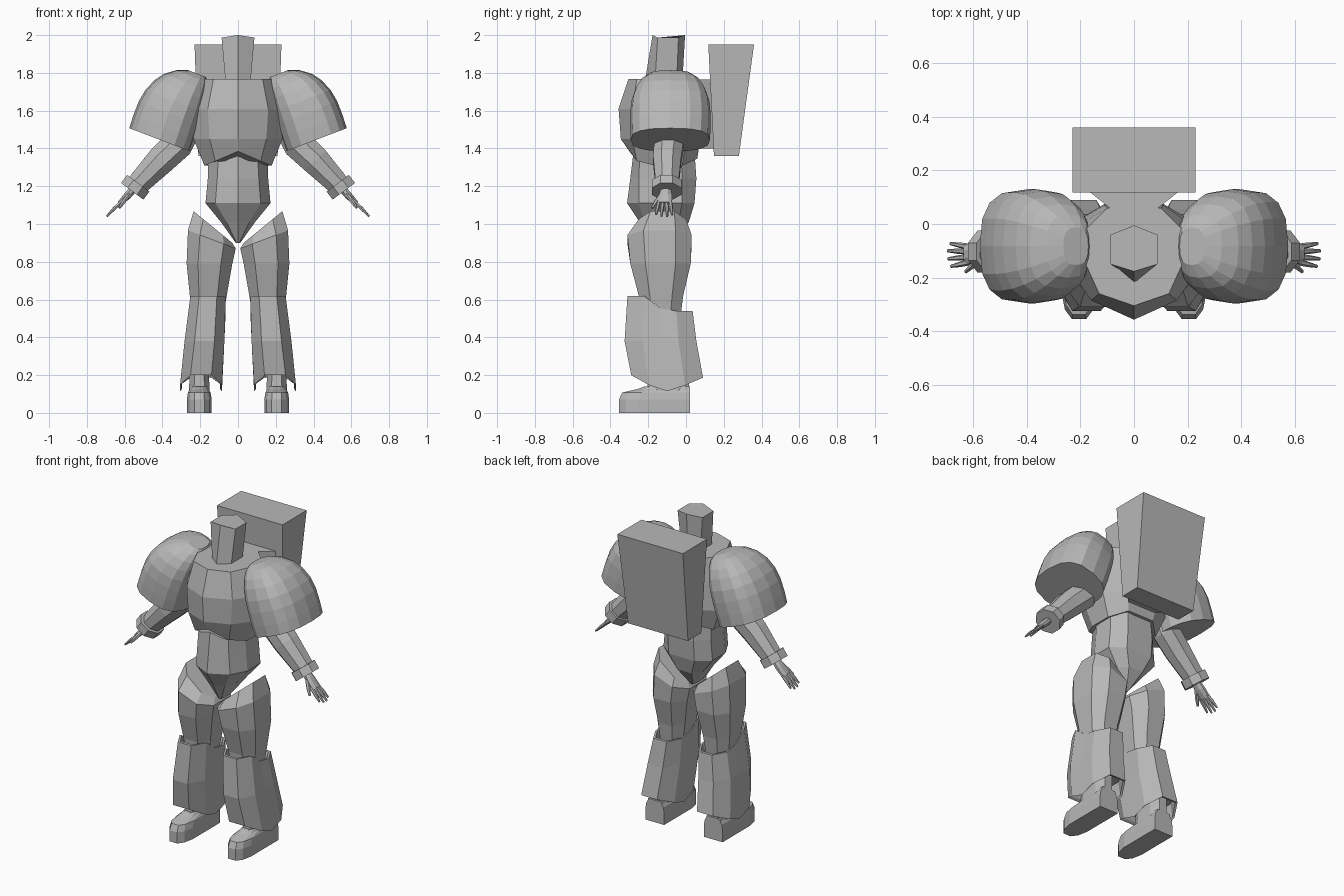
import bpy, bmesh, math
from mathutils import Vector as V

if "Cube" in bpy.data.objects:
    bpy.data.objects.remove(bpy.data.objects["Cube"])

mat = bpy.data.materials.new("plain_grey")
mat.diffuse_color = (0.48, 0.48, 0.48, 1)
mat.use_nodes = True
mat.node_tree.nodes["Principled BSDF"].inputs["Base Color"].default_value = mat.diffuse_color


def loft(name, rings, mirror=False):
    """Skin a list of equal-length point rings and cap both ends."""
    bm = bmesh.new()
    vr = [[bm.verts.new(p) for p in r] for r in rings]
    n = len(vr[0])
    for a, b in zip(vr, vr[1:]):
        for i in range(n):
            j = (i + 1) % n
            bm.faces.new((a[i], a[j], b[j], b[i]))
    bm.faces.new(vr[0])
    bm.faces.new(vr[-1])
    bmesh.ops.recalc_face_normals(bm, faces=bm.faces)
    me = bpy.data.meshes.new(name)
    bm.to_mesh(me)
    bm.free()
    me.materials.append(mat)
    ob = bpy.data.objects.new(name, me)
    bpy.context.collection.objects.link(ob)
    if mirror:
        ob.modifiers.new("mirror", 'MIRROR').use_mirror_merge = False
    return ob


def sym(half, z):
    """Ring mirrored about x = 0; z is a number or a function of (x, y)."""
    f = z if callable(z) else (lambda x, y: z)
    pts = half + [(-x, y) for x, y in reversed(half) if x > 0]
    return [V((x, y, f(x, y))) for x, y in pts]


OCT = [(1, -.5), (1, 0), (1, .5), (.5, 1), (-.5, 1), (-1, .5), (-1, 0), (-1, -.5), (-.5, -1), (.5, -1)]


def box_ring(x0, x1, y0, y1, z, k=1.0):
    """Chamfered rectangle between bounds, scaled by k about its middle."""
    f = z if callable(z) else (lambda x, y: z)
    cx, cy, rx, ry = (x0 + x1) / 2, (y0 + y1) / 2, (x1 - x0) / 2 * k, (y1 - y0) / 2 * k
    pts = [(cx + a * rx, cy + b * ry) for a, b in OCT]
    return [V((x, y, f(x, y))) for x, y in pts]


def tube(name, path, n=8):
    """Tube in the arm plane: path of (x, y, z, radius across, radius in y)."""
    axis = (V(path[-1][:3]) - V(path[0][:3])).normalized()
    u = V((0, 1, 0)).cross(axis).normalized()
    v = axis.cross(u)
    rings = []
    for x, y, z, ru, rv in path:
        ring = []
        for i in range(n):
            t = (i + .5) * math.tau / n
            s = 1 / math.cos(math.pi / n)
            ring.append(V((x, y, z)) + u * ru * s * math.cos(t) + v * rv * s * math.sin(t))
        rings.append(ring)
    return loft(name, rings, True)


# Head: six-sided block with a forward chin
loft("head", [
    sym([(0, -.22), (.065, -.165), (.065, -.05), (0, -.02)], 1.74),
    sym([(0, -.177), (.087, -.15), (.087, -.04), (0, -.005)], lambda x, y: 2 - .15 * abs(x))])

# Chest armour with arched lower rim
loft("chest", [
    sym([(0, -.305), (.13, -.26), (.18, -.15), (.18, -.02), (.1, .06)], 1.768),
    sym([(0, -.357), (.16, -.285), (.24, -.17), (.24, -.02), (.11, .07)], 1.61),
    sym([(0, -.345), (.15, -.285), (.235, -.17), (.235, 0), (.11, .075)], 1.45),
    sym([(0, -.30), (.12, -.26), (.178, -.16), (.178, -.02), (.09, .06)],
        lambda x, y: 1.385 - .43 * abs(x))])

# Abdomen and V-shaped pelvis
loft("abdomen", [
    sym([(0, -.27), (.1, -.24), (.155, -.15), (.155, -.03), (.08, .04)], 1.45),
    sym([(0, -.295), (.11, -.25), (.16, -.15), (.16, -.02), (.09, .055)], 1.24),
    sym([(0, -.312), (.12, -.25), (.172, -.15), (.172, -.02), (.09, .045)], 1.11),
    sym([(0, -.245), (.06, -.22), (.09, -.15), (.09, -.04), (.05, .015)], 1.01),
    sym([(0, -.19), (.008, -.18), (.012, -.15), (.012, -.09), (.006, -.06)], .9)])

# Backpack and its connector
loft("backpack", [
    [V(p) for p in ((-.21, .148, 1.36), (.21, .148, 1.36), (.21, .28, 1.36), (-.21, .28, 1.36))],
    [V(p) for p in ((-.23, .118, 1.95), (.23, .118, 1.95), (.23, .36, 1.95), (-.23, .36, 1.95))]])
loft("backpack_connector", [
    sym([(.09, .03), (.09, .06), (.175, .15)], 1.40),
    sym([(.09, .03), (.09, .06), (.175, .127)], 1.765)])

# Shoulder dome: stacked rounded rings on an axis leaning towards the head
up, side = V((-.357, 0, .934)), V((.934, 0, .357))
base = V((.415, -.083, 1.446))
dome = []
for h, out, inn, ry in ((0, .172, .172, .21), (.07, .176, .17, .213), (.15, .176, .165, .213),
                        (.22, .164, .16, .206), (.285, .138, .152, .186), (.335, .102, .143, .158),
                        (.375, .05, .13, .118), (.398, -.01, .11, .07)):
    ring = []
    for i in range(16):
        t = i * math.tau / 16
        c, s = math.cos(t), math.sin(t)
        a = math.copysign(abs(c) ** .75, c)
        b = math.copysign(abs(s) ** .75, s)
        ring.append(base + up * h + side * ((out - inn) / 2 + a * (out + inn) / 2) + V((0, b * ry, 0)))
    dome.append(ring)
loft("shoulder_dome", dome, True)

# Arm, cuff and hand
tube("forearm", [(.27, -.09, 1.49, .07, .07), (.315, -.09, 1.425, .08, .078),
                 (.41, -.1, 1.335, .076, .074), (.54, -.1, 1.2, .058, .06)])
tube("cuff", [(.528, -.103, 1.216, .074, .078), (.56, -.103, 1.173, .074, .078)])
tube("palm", [(.545, -.105, 1.195, .02, .024), (.585, -.108, 1.15, .02, .034),
              (.627, -.113, 1.108, .013, .038)])
for i, (y0, y1, reach) in enumerate(((-.143, -.158, .85), (-.123, -.13, .98),
                                     (-.103, -.1, 1), (-.085, -.073, .88))):
    tube("finger_%d" % (i + 1), [
        (.615, y0, 1.118, .009, .010),
        (.615 + .04 * reach, (y0 + y1) / 2, 1.118 - .036 * reach, .009, .009),
        (.615 + .08 * reach, y1, 1.118 - .078 * reach, .005, .005)], 6)
tube("thumb", [(.575, -.128, 1.158, .010, .011), (.605, -.158, 1.118, .010, .010),
               (.628, -.178, 1.085, .006, .006)], 6)

# Thigh, its top cut along the pelvis line
loft("thigh", [
    box_ring(.03, .235, -.25, 0, lambda x, y: .9 + .82 * (x - .03)),
    box_ring(.012, .265, -.31, .03, lambda x, y: .87 + .38 * (x - .012)),
    box_ring(.03, .272, -.295, .025, .79),
    box_ring(.06, .255, -.25, -.015, .62),
    box_ring(.08, .24, -.24, -.03, .5)], True)


# Flared shin armour with stepped top and pointed side hem
def knee_z(x, y):
    return .54 + .08 * min(1, max(0, (-.12 - y) / .1))


def hem_z(x, y):
    return .115 + .42 * max(0, abs(y + .1) - .02) if y > -.2 else .2


loft("shin_armour", [
    box_ring(.07, .25, -.31, .035, .5, .8),
    box_ring(.065, .252, -.31, .035, knee_z, .9),
    box_ring(.065, .252, -.31, .035, knee_z),
    box_ring(.072, .283, -.325, .055, .38),
    box_ring(.085, .307, -.29, .09, hem_z),
    box_ring(.085, .307, -.29, .09, lambda x, y: hem_z(x, y) + .01, .92),
    box_ring(.085, .307, -.29, .09, .24, .85)], True)


# Foot with rounded toe, and ankle block
def foot_ring(w, toe, z):
    pts = [(-w, .02), (-w, toe + .1), (-.8 * w, toe + .035), (-.4 * w, toe),
           (.4 * w, toe), (.8 * w, toe + .035), (w, toe + .1), (w, .02)]
    return [V((.205 + x, y, z)) for x, y in pts]


loft("foot", [foot_ring(.066, -.355, 0), foot_ring(.066, -.355, .07),
              foot_ring(.06, -.338, .108), foot_ring(.05, -.26, .125),
              foot_ring(.046, -.22, .14)], True)
loft("ankle", [box_ring(.15, .26, -.21, .018, .08), box_ring(.155, .255, -.19, .015, .27)], True)
